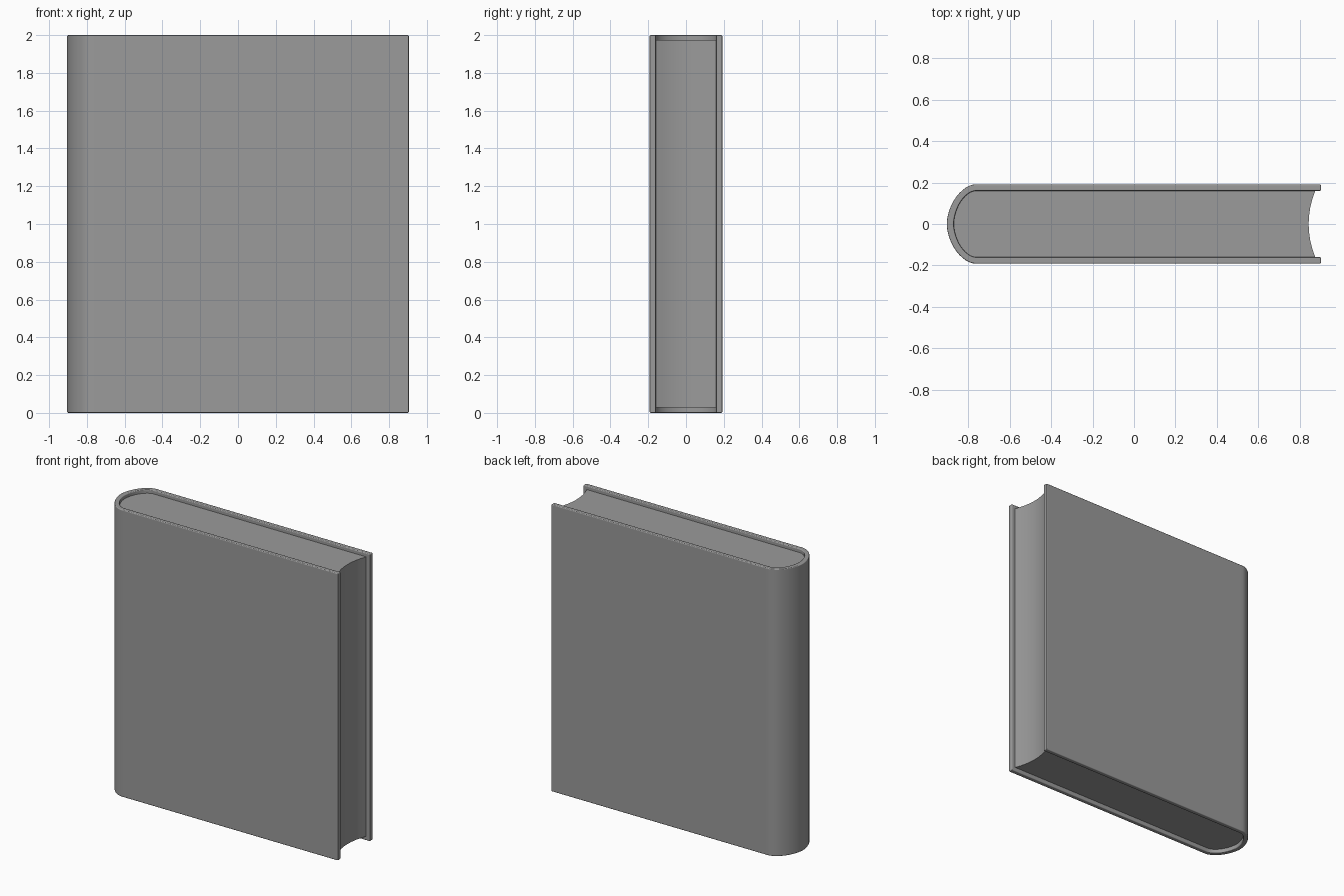
import bpy, bmesh, math

if "Cube" in bpy.data.objects:
    bpy.data.objects.remove(bpy.data.objects["Cube"])

SPINE_X = -0.765   # where the flat boards meet the rounded spine
SEGS = 24

grey = bpy.data.materials.new("dark_grey")
grey.diffuse_color = (0.325, 0.325, 0.325, 1)
grey.use_nodes = True
grey.node_tree.nodes["Principled BSDF"].inputs["Base Color"].default_value = grey.diffuse_color


def spine_arc(depth, half):
    """Slightly pointed half-oval from +y round the spine to -y."""
    pts = []
    for i in range(SEGS + 1):
        s = max(0.0, math.sin(math.pi * i / SEGS))
        c = math.cos(math.pi * i / SEGS)
        pts.append((SPINE_X - depth * s ** 1.12,
                    half * math.copysign(abs(c) ** 1.12, c)))
    return pts


def cover_line(depth, half):
    """Board, spine, board; an extra point keeps each board flat-shaded."""
    ends = [(0.904, half), (SPINE_X + 0.02, half)]
    return ends + spine_arc(depth, half) + [(x, -y) for x, y in ends[::-1]]


def extrude_faces(name, points, faces, z0, z1):
    """Flat faces in xy, extruded from z0 to z1."""
    bm = bmesh.new()
    verts = [bm.verts.new((x, y, z0)) for x, y in points]
    flat = [bm.faces.new([verts[i] for i in f]) for f in faces]
    top = bmesh.ops.extrude_face_region(bm, geom=flat, use_keep_orig=True)["geom"]
    bmesh.ops.translate(bm, vec=(0, 0, z1 - z0),
                        verts=[v for v in top if isinstance(v, bmesh.types.BMVert)])
    bmesh.ops.recalc_face_normals(bm, faces=bm.faces)
    mesh = bpy.data.meshes.new(name)
    bm.to_mesh(mesh)
    bm.free()
    mesh.materials.append(grey)
    obj = bpy.data.objects.new(name, mesh)
    bpy.context.collection.objects.link(obj)
    bpy.ops.object.select_all(action='DESELECT')
    bpy.context.view_layer.objects.active = obj
    obj.select_set(True)
    return obj


# Cover: two boards joined by the rounded spine, softened at the edges
outer = cover_line(0.14, 0.192)
inner = cover_line(0.106, 0.16)
n = len(outer)
strip = [(i, i + 1, n + i + 1, n + i) for i in range(n - 1)]
cover = extrude_faces("cover", outer + inner, strip, 0.0, 2.0)
bpy.ops.object.shade_smooth()
bevel = cover.modifiers.new("soft_edges", 'BEVEL')
bevel.width = 0.006
bevel.segments = 2
bevel.limit_method = 'ANGLE'
bevel.angle_limit = math.radians(40)
bevel.harden_normals = True

# Page block: follows the inside of the cover, with a hollow fore-edge
fore_edge = []
for i in range(9):
    t = -1 + i / 4
    fore_edge.append((0.844 + 0.032 * t * t, 0.16 * t))
block = spine_arc(0.106, 0.16) + fore_edge
extrude_faces("pages", block, [range(len(block))], 0.028, 1.975)
bpy.ops.object.shade_smooth_by_angle(angle=math.radians(30))
